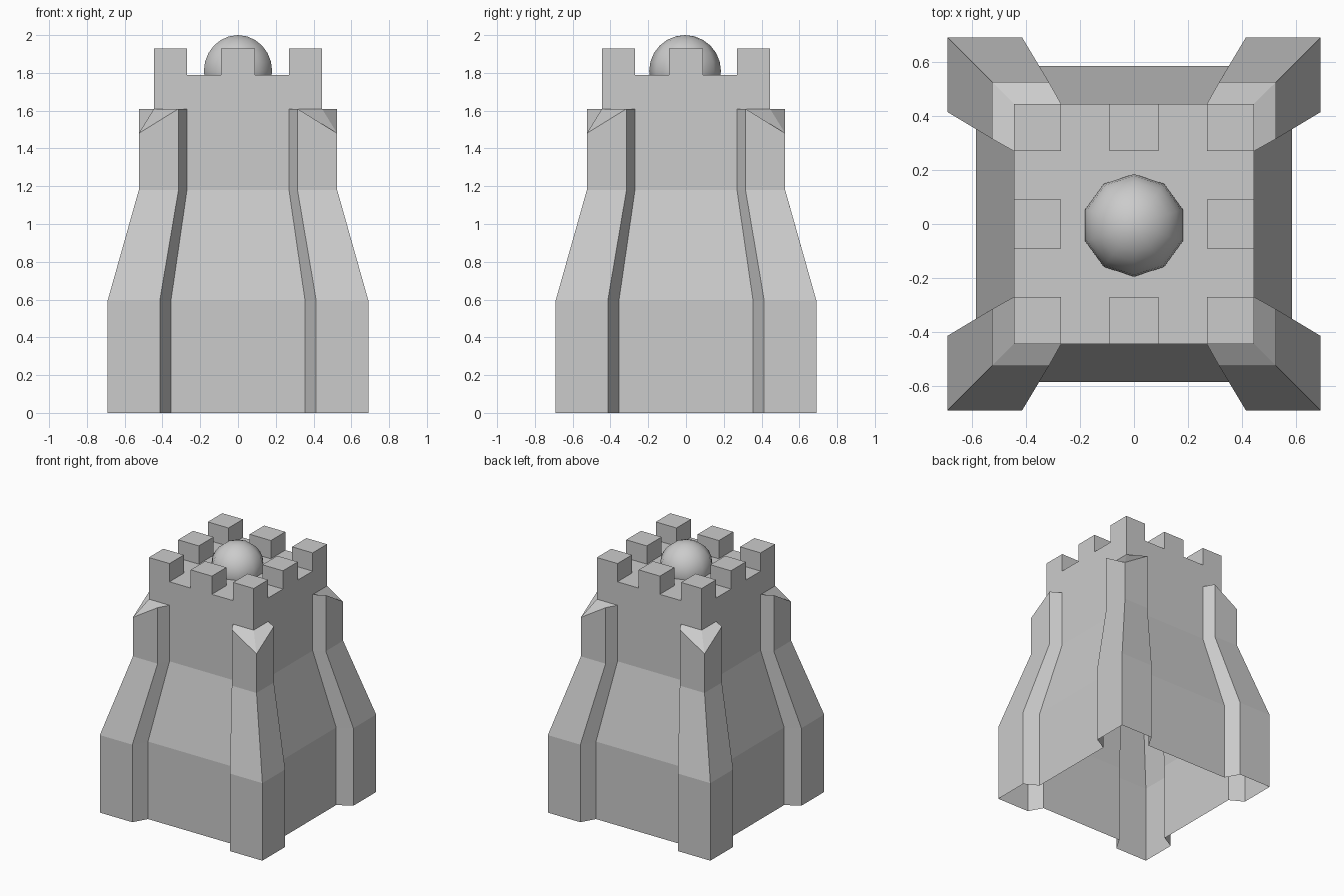
import bpy, bmesh, math
from mathutils import Matrix, Vector

if "Cube" in bpy.data.objects:
    bpy.data.objects.remove(bpy.data.objects["Cube"])


def finish(bm, name):
    bmesh.ops.remove_doubles(bm, verts=bm.verts, dist=1e-4)
    bmesh.ops.recalc_face_normals(bm, faces=bm.faces)
    mesh = bpy.data.meshes.new(name)
    bm.to_mesh(mesh)
    bm.free()
    ob = bpy.data.objects.new(name, mesh)
    bpy.context.collection.objects.link(ob)
    return ob


def face(bm, pts):
    return bm.faces.new([bm.verts.new(p) for p in pts])


W, IN = 0.445, 0.27            # upper half width, inner edge of the corners
Z_SHOULDER, Z_TIP, Z_ROOF, Z_MERLON = 1.61, 1.48, 1.79, 1.93
CORNER = [(W, IN), (0.525, 0.315), (0.525, 0.525), (0.315, 0.525), (IN, W)]
FLARE = 0.69 / 0.525


def ring(scale, z, tip=None):
    pts = []
    for k in range(4):
        rot = Matrix.Rotation(k * math.pi / 2, 3, 'Z')
        for i, (x, y) in enumerate(CORNER):
            h = tip if tip and i == 2 else z
            pts.append(rot @ Vector((x * scale, y * scale, h)))
    return pts


# Tower shell with corner buttresses, open underneath
bm = bmesh.new()
rings = [ring(FLARE, 0), ring(FLARE, 0.595), ring(1, 1.18), ring(1, Z_SHOULDER, Z_TIP)]
for a, b in zip(rings, rings[1:]):
    for i in range(20):
        j = (i + 1) % 20
        face(bm, [a[i], a[j], b[j], b[i]])

# Sloping buttress caps
for k in range(4):
    e, d, c, b, a = rings[3][5 * k:5 * k + 5]
    f = Matrix.Rotation(k * math.pi / 2, 3, 'Z') @ Vector((W, W, Z_SHOULDER))
    face(bm, [e, d, c, f])
    face(bm, [f, c, b, a])

# Roof deck and merlons as a stepped grid
g = [-W, -IN, -0.09, 0.09, IN, W]


def height(i, j):
    if not (0 <= i < 5 and 0 <= j < 5):
        return Z_SHOULDER
    raised = i % 2 == 0 and j % 2 == 0 and (i, j) != (2, 2)
    return Z_MERLON if raised else Z_ROOF


for i in range(5):
    for j in range(5):
        h = height(i, j)
        c = [(g[i], g[j]), (g[i + 1], g[j]), (g[i + 1], g[j + 1]), (g[i], g[j + 1])]
        face(bm, [(x, y, h) for x, y in c])
        for k, (di, dj) in enumerate([(0, -1), (1, 0), (0, 1), (-1, 0)]):
            low = height(i + di, j + dj)
            if low < h:
                p, q = c[k], c[(k + 1) % 4]
                levels = [low, Z_ROOF, h] if low < Z_ROOF < h else [low, h]
                for z0, z1 in zip(levels, levels[1:]):
                    face(bm, [(*p, z0), (*q, z0), (*q, z1), (*p, z1)])
finish(bm, "tower")

# Roof dome, cut at the deck
bm = bmesh.new()
bmesh.ops.create_uvsphere(bm, u_segments=10, v_segments=12, radius=0.19,
                          matrix=Matrix.Translation((0, -0.005, 1.81)))
bmesh.ops.bisect_plane(bm, geom=bm.verts[:] + bm.edges[:] + bm.faces[:],
                       plane_co=(0, 0, Z_ROOF), plane_no=(0, 0, 1), clear_inner=True)
for f in bm.faces:
    f.smooth = True
finish(bm, "roof_dome")
